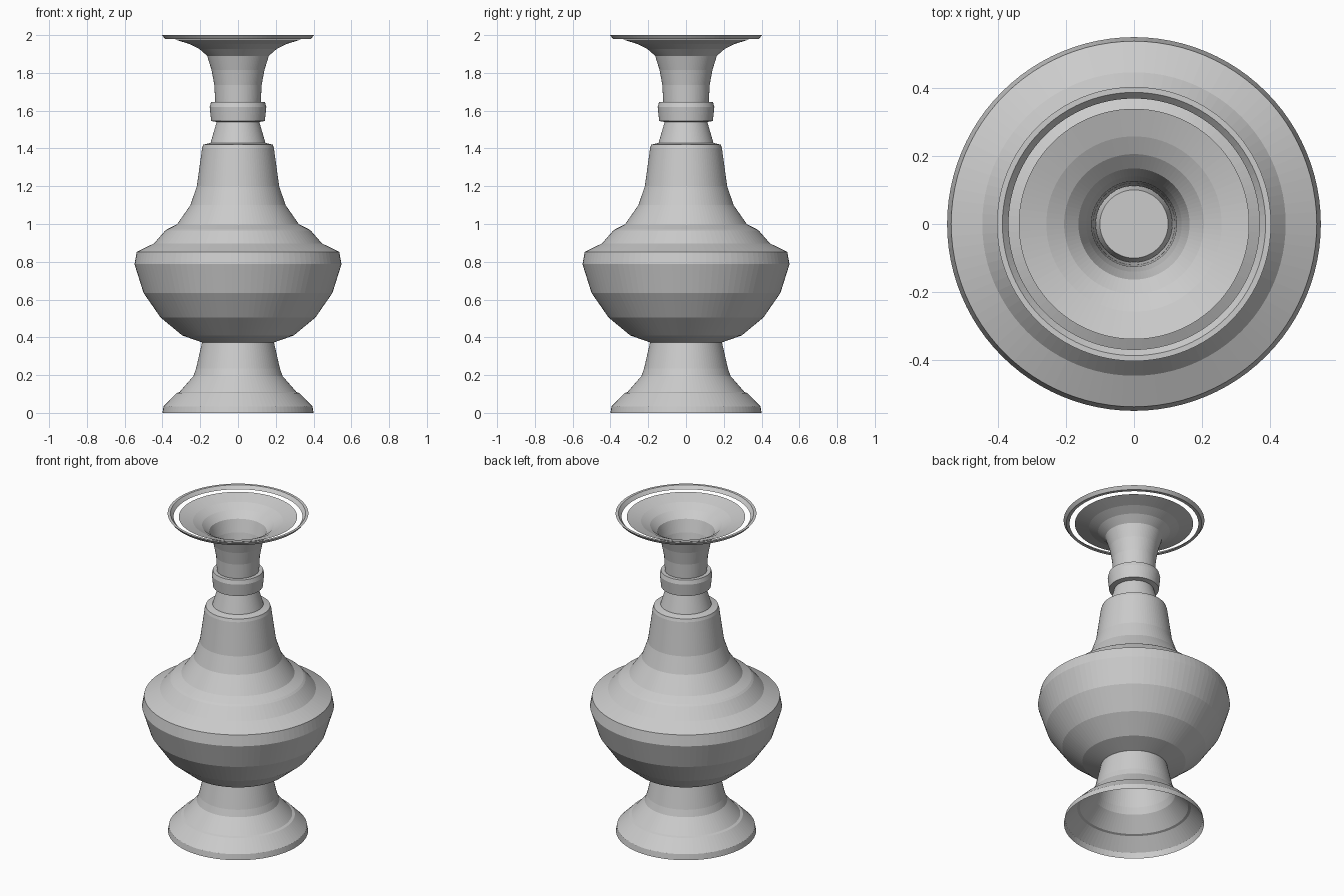
import bpy, bmesh, math

cube = bpy.data.objects.get("Cube")
if cube:
    bpy.data.objects.remove(cube, do_unlink=True)

SEGMENTS = 96

clay = bpy.data.materials.new("pale grey")
clay.use_nodes = True
clay.diffuse_color = (0.6, 0.6, 0.6, 1)
clay.node_tree.nodes["Principled BSDF"].inputs["Base Color"].default_value = (0.6, 0.6, 0.6, 1)


def lathe(name, profile, closed=False):
    """Spin a (radius, height) profile around the z axis."""
    bm = bmesh.new()
    verts = [bm.verts.new((r, 0, z)) for r, z in profile]
    pairs = list(zip(verts, verts[1:]))
    if closed:
        pairs.append((verts[-1], verts[0]))
    edges = [bm.edges.new(p) for p in pairs]
    bmesh.ops.spin(bm, geom=verts + edges, cent=(0, 0, 0), axis=(0, 0, 1),
                   angle=math.tau, steps=SEGMENTS, use_duplicate=False)
    bmesh.ops.remove_doubles(bm, verts=bm.verts, dist=0.0005)
    bmesh.ops.recalc_face_normals(bm, faces=bm.faces)
    mesh = bpy.data.meshes.new(name)
    bm.to_mesh(mesh)
    bm.free()
    mesh.materials.append(clay)
    obj = bpy.data.objects.new(name, mesh)
    bpy.context.collection.objects.link(obj)
    return obj


# Hollow flared foot
lathe("foot", [(0.40, 0), (0.394, 0.035), (0.325, 0.105), (0.31, 0.11),
               (0.236, 0.195), (0.222, 0.235), (0.19, 0.375)])

# Closed bulbous body with stepped shoulder and tapering throat
lathe("body", [(0, 0.373), (0.19, 0.373), (0.295, 0.41), (0.41, 0.505),
               (0.5, 0.635), (0.548, 0.787), (0.536, 0.853), (0.445, 0.897),
               (0.387, 0.963), (0.375, 0.972), (0.323, 0.998), (0.252, 1.1),
               (0.218, 1.2), (0.19, 1.402), (0.184, 1.42), (0.145, 1.43),
               (0.113, 1.54), (0.1, 1.58), (0, 1.58)])

# Collar around the neck
lathe("neck_collar", [(0.112, 1.54), (0.142, 1.545), (0.15, 1.62),
                      (0.143, 1.645), (0.12, 1.645)], closed=True)

# Thin flaring mouth
lathe("mouth", [(0.112, 1.56), (0.121, 1.65), (0.125, 1.735), (0.14, 1.815),
                (0.163, 1.89), (0.205, 1.927), (0.257, 1.953), (0.338, 1.978)])

# Loose lip ring with a narrow gap to the mouth
lathe("lip_ring", [(0.368, 1.98), (0.387, 1.98), (0.402, 2.0), (0.386, 2.0)],
      closed=True)
